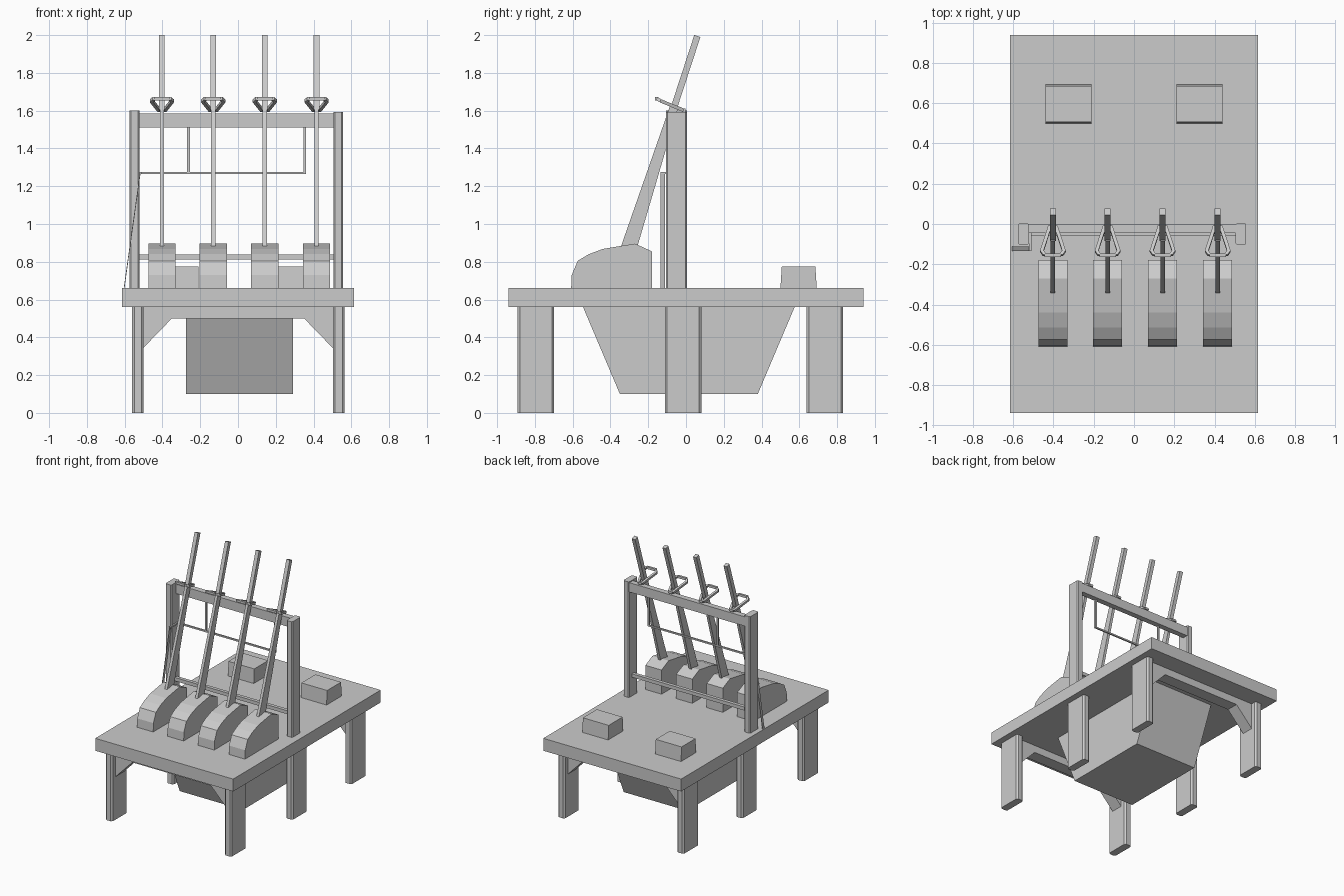
import bpy, bmesh
from mathutils import Vector

cube = bpy.data.objects.get("Cube")
if cube:
    bpy.data.objects.remove(cube, do_unlink=True)

grey = bpy.data.materials.new("plain_grey")
grey.use_nodes = True
COLOUR = (0.6, 0.6, 0.6, 1)
grey.diffuse_color = COLOUR
grey.node_tree.nodes["Principled BSDF"].inputs["Base Color"].default_value = COLOUR


def finish(name, bm):
    bmesh.ops.recalc_face_normals(bm, faces=bm.faces)
    mesh = bpy.data.meshes.new(name)
    bm.to_mesh(mesh)
    bm.free()
    mesh.materials.append(grey)
    obj = bpy.data.objects.new(name, mesh)
    bpy.context.collection.objects.link(obj)
    return obj


def prism(name, profile, axis, lo, hi):
    """Extrude a 2D profile along x (profile is y, z) or y (profile is x, z)."""
    bm = bmesh.new()
    points = [(lo, a, b) if axis == "x" else (a, lo, b) for a, b in profile]
    face = bm.faces.new([bm.verts.new(p) for p in points])
    moved = bmesh.ops.extrude_face_region(bm, geom=[face])["geom"]
    step = Vector((hi - lo, 0, 0) if axis == "x" else (0, hi - lo, 0))
    bmesh.ops.translate(bm, vec=step, verts=[v for v in moved if isinstance(v, bmesh.types.BMVert)])
    return finish(name, bm)


def box(name, x, y, z, chamfer=0):
    bm = bmesh.new()
    bmesh.ops.create_cube(bm, size=1)
    for v in bm.verts:
        v.co = [r[0] if c < 0 else r[1] for c, r in zip(v.co, (x, y, z))]
    if chamfer:
        upright = [e for e in bm.edges if abs(e.verts[0].co.z - e.verts[1].co.z) > 0.1]
        bmesh.ops.bevel(bm, geom=upright, offset=chamfer, segments=1, affect="EDGES")
    return finish(name, bm)


def bar(name, start, end, half_x, half_side):
    """Straight bar; half_side gives its half width at the start and the end."""
    start, end = Vector(start), Vector(end)
    along = (end - start).normalized()
    across = Vector((1, 0, 0)) if abs(along.x) < 0.9 else Vector((0, 0, 1))
    side = along.cross(across).normalized()
    bm = bmesh.new()
    rings = []
    for p, w in ((start, half_side[0]), (end, half_side[1])):
        rings.append([bm.verts.new(p + across * half_x * i + side * w * j)
                      for i, j in ((-1, -1), (1, -1), (1, 1), (-1, 1))])
    bm.faces.new(rings[0])
    bm.faces.new(rings[1])
    for i in range(4):
        k = (i + 1) % 4
        bm.faces.new((rings[0][i], rings[0][k], rings[1][k], rings[1][i]))
    return finish(name, bm)


# Platform and the tapered bin under it
box("platform", (-0.615, 0.615), (-0.94, 0.94), (0.56, 0.66))
prism("underfloor_bin", [(-0.545, 0.56), (0.575, 0.56), (0.38, 0.1), (-0.35, 0.1)], "x", -0.275, 0.29)

# Three pairs of legs
for place, y in (("front", -0.795), ("middle", -0.015), ("back", 0.735)):
    for side, x in (("right", -0.53), ("left", 0.533)):
        box(f"{place}_{side}_leg", (x - 0.031, x + 0.031), (y - 0.097, y + 0.097), (0, 0.56), 0.012)

# Braced cross members between the end legs
half = [(0.505, 0.56), (0.505, 0.34), (0.35, 0.5)]
brace = half + [(-x, z) for x, z in reversed(half)]
for place, y in (("front", -0.795), ("back", 0.735)):
    prism(f"{place}_brace", brace, "y", y - 0.05, y + 0.05)

# Upright frame
box("right_post", (-0.575, -0.522), (-0.105, 0.005), (0.66, 1.6), 0.008)
box("left_post", (0.505, 0.557), (-0.105, 0.005), (0.66, 1.592), 0.008)
box("top_beam", (-0.53, 0.515), (-0.045, 0), (1.51, 1.585))
bar("lower_rail", (-0.53, -0.045, 0.825), (0.515, -0.045, 0.825), 0.014, (0.014, 0.014))

# Thin linkage hanging from the beam
bar("link_rail", (-0.515, -0.03, 1.27), (0.36, -0.03, 1.27), 0.006, (0.006, 0.006))
for n, x in enumerate((-0.262, 0.353)):
    box(f"link_hanger_{n + 1}", (x - 0.007, x + 0.007), (-0.037, -0.023), (1.265, 1.51))
box("link_elbow", (-0.522, -0.51), (-0.135, -0.024), (1.264, 1.276))
bar("link_strip", (-0.517, -0.123, 1.275), (-0.603, -0.123, 0.66), 0.002, (0.012, 0.012))

# Tapered boxes at the back
for side, x in (("right", -0.325), ("left", 0.325)):
    prism(f"{side}_back_box", [(0.5, 0.66), (0.507, 0.775), (0.685, 0.775), (0.692, 0.66)],
          "x", x - 0.115, x + 0.115)

# Four levers, each with a curved cover and a catch loop
cover = [(-0.608, 0.66), (-0.605, 0.73), (-0.573, 0.805), (-0.515, 0.84), (-0.44, 0.868),
         (-0.27, 0.896), (-0.18, 0.855), (-0.18, 0.66)]
loop_half = [(0.015, -0.012, 1.602), (0.055, -0.135, 1.652), (0.041, -0.155, 1.664)]
loop = loop_half + [(-x, y, z) for x, y, z in reversed(loop_half)]
for n, x in enumerate((-0.403, -0.131, 0.142, 0.416)):
    prism(f"lever_cover_{n + 1}", cover, "x", x - 0.072, x + 0.072)
    bar(f"lever_{n + 1}", (x, -0.32, 0.82), (x, -0.063, 1.62), 0.011, (0.043, 0.022))
    bar(f"lever_grip_{n + 1}", (x, -0.069, 1.6), (x, 0.06, 1.995), 0.015, (0.017, 0.017))
    for k, p in enumerate(loop):
        q = loop[(k + 1) % len(loop)]
        bar(f"catch_loop_{n + 1}_{k + 1}", (x + p[0], p[1], p[2]), (x + q[0], q[1], q[2]),
            0.009, (0.009, 0.009))
